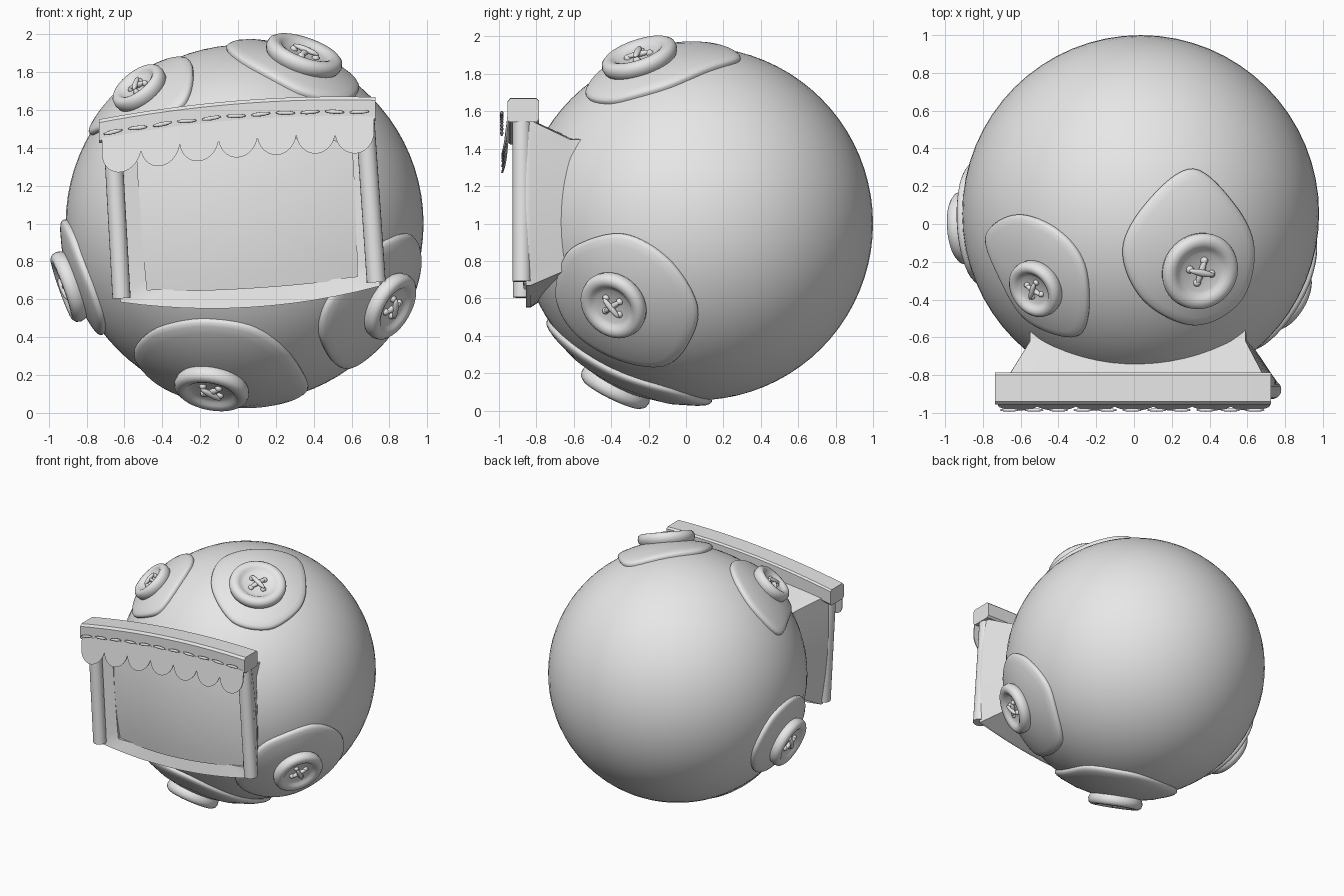
import bpy, bmesh, math
from mathutils import Vector, Matrix

if "Cube" in bpy.data.objects:
    bpy.data.objects.remove(bpy.data.objects["Cube"])

C, R = Vector((0.035, 0.055, 1.0)), 0.945

grey = bpy.data.materials.new("plain_grey")
grey.diffuse_color = (0.8, 0.8, 0.8, 1)
grey.use_nodes = True
grey.node_tree.nodes["Principled BSDF"].inputs["Base Color"].default_value = grey.diffuse_color


def make(name, bm, angle=40, matrix=None):
    """Turn a bmesh into a shaded, coloured object."""
    bmesh.ops.recalc_face_normals(bm, faces=bm.faces)
    if matrix:
        bm.transform(matrix)
    me = bpy.data.meshes.new(name)
    bm.to_mesh(me)
    bm.free()
    me.materials.append(grey)
    ob = bpy.data.objects.new(name, me)
    bpy.context.collection.objects.link(ob)
    bpy.ops.object.select_all(action='DESELECT')
    ob.select_set(True)
    bpy.context.view_layer.objects.active = ob
    bpy.ops.object.shade_smooth_by_angle(angle=math.radians(angle))
    return ob


def loft(bm, rings, cap_start=False, cap_end=False):
    """Skin a list of closed rings of points."""
    vs = [[bm.verts.new(p) for p in ring] for ring in rings]
    n = len(vs[0])
    for a, b in zip(vs, vs[1:]):
        for i in range(n):
            j = (i + 1) % n
            bm.faces.new((a[i], a[j], b[j], b[i]))
    if cap_start:
        bm.faces.new(vs[0])
    if cap_end:
        bm.faces.new(vs[-1])
    return vs


def smooth_loop(pts, steps=8):
    """Closed Catmull-Rom curve through 2D points."""
    pts = [Vector(p) for p in pts]
    n, out = len(pts), []
    for i in range(n):
        a, b, c, d = (pts[(i + k) % n] for k in (-1, 0, 1, 2))
        for s in range(steps):
            t = s / steps
            out.append(0.5 * (2 * b + (c - a) * t + (2 * a - 5 * b + 4 * c - d) * t * t
                              + (3 * b - a - 3 * c + d) * t ** 3))
    return out


def on_ball(p, axis, side):
    """Direction from the ball centre for a 2D point seen along an axis."""
    u, v = [k for k in range(3) if k != axis]
    d = Vector((0, 0, 0))
    d[u], d[v] = p[0] - C[u], p[1] - C[v]
    d[axis] = side * math.sqrt(max(0.0, R * R - d.length_squared))
    return d.normalized()


def patch(name, pts, axis, side):
    """Soft cloth patch lying on the ball."""
    edge = [on_ball(p, axis, side) for p in smooth_loop(pts)]
    mid = sum(edge, Vector()).normalized()
    profile = [(1, -0.02), (1, 0.012), (0.98, 0.022), (0.94, 0.028),
               (0.85, 0.03), (0.6, 0.03), (0.3, 0.03), (0.08, 0.03)]
    rings = [[C + mid.lerp(e, t).normalized() * (R + h) for e in edge] for t, h in profile]
    bm = bmesh.new()
    loft(bm, rings, False, True)
    make(name, bm, 60)


def ellipsoid(bm, size, matrix):
    bmesh.ops.create_uvsphere(bm, u_segments=12, v_segments=8, radius=1,
                              matrix=matrix @ Matrix.Diagonal((*size, 1)))


def button(name, direction, r):
    """Round button with raised rim, dished middle and crossed thread."""
    d = Vector(direction).normalized()
    m = Matrix.Translation(C + d * 0.955) @ d.to_track_quat('Z', 'Y').to_matrix().to_4x4()
    profile = [(0.9, -0.01), (0.97, 0.01), (1, 0.035), (0.97, 0.06), (0.88, 0.075), (0.76, 0.076),
               (0.66, 0.068), (0.6, 0.056), (0.5, 0.05), (0.3, 0.043), (0.05, 0.04)]
    bm = bmesh.new()
    loft(bm, [[(k * r * math.cos(a), k * r * math.sin(a), z)
               for a in (i * math.tau / 40 for i in range(40))] for k, z in profile], True, True)
    make(name, bm, 50, m)
    bm = bmesh.new()
    for a, z in ((0.5, 0.055), (2.1, 0.068)):
        ellipsoid(bm, (0.36 * r, 0.09 * r, 0.016),
                  Matrix.Translation((0, 0, z)) @ Matrix.Rotation(a, 4, 'Z'))
        for s in (-1, 1):
            ellipsoid(bm, (0.1 * r, 0.1 * r, 0.02), Matrix.Translation(
                (s * 0.3 * r * math.cos(a), s * 0.3 * r * math.sin(a), 0.045)))
    make(name + "_thread", bm, 60, m)


# Main ball
bm = bmesh.new()
bmesh.ops.create_uvsphere(bm, u_segments=64, v_segments=40, radius=R)
make("ball", bm, 60, Matrix.Translation(C))

# Patches and buttons
patch("upper_left_patch", [(-.61, .05), (-.77, -.05), (-.71, -.26), (-.56, -.5), (-.32, -.59),
                           (-.24, -.48), (-.26, -.21), (-.4, -.03)], 2, 1)
patch("top_patch", [(.31, .29), (.08, .13), (-.06, -.13), (.05, -.4), (.32, -.53),
                    (.56, -.4), (.63, -.13), (.53, .1)], 2, 1)
patch("right_patch", [(-.33, .945), (-.57, .89), (-.66, .78), (-.68, .59), (-.57, .41), (-.35, .28),
                      (-.11, .25), (.02, .38), (.06, .57), (-.09, .81)], 0, 1)
patch("bottom_patch", [(-.54, -.24), (-.45, -.53), (-.2, -.71), (.1, -.71), (.3, -.5),
                       (.36, -.12), (.15, .1), (-.1, .13), (-.38, .02)], 2, -1)
patch("left_patch", [(.33, .72), (.22, .95), (-.02, 1.02), (-.24, .93), (-.33, .7),
                     (-.25, .5), (-.02, .42), (.22, .5)], 0, -1)
button("upper_left_button", (-.56, -.40, .72), .158)
button("top_button", (.315, -.305, .89), .21)
button("right_button", (.775, -.445, -.44), .19)
button("bottom_button", (-.175, -.435, -.88), .2)
button("left_button", (-.92, -.075, -.33), .195)


# Window surround: flared box with a sloping inner lip
def window_ring(tl, tr, br, bl, y, sag, n=12):
    corners = [Vector(p) for p in (tl, tr, br, bl)]
    bulge = [Vector((0, .03)), Vector((sag * .3, 0)), Vector((0, -sag)), Vector((-sag * .3, 0))]
    out = []
    for k in range(4):
        for i in range(n):
            t = i / n
            p = corners[k].lerp(corners[(k + 1) % 4], t) + bulge[k] * 4 * t * (1 - t)
            out.append((p.x, y, p.y))
    return out


outer = ((-.68, 1.48), (.70, 1.55), (.75, .67), (-.62, .585))
inner = ((-.535, 1.38), (.60, 1.43), (.63, .72), (-.48, .65))
back = ((-.55, 1.40), (.59, 1.45), (.61, .76), (-.52, .70))
bm = bmesh.new()
loft(bm, [window_ring(*back, -.56, .03), window_ring(*back, -.62, .03),
          window_ring(*outer, -.83, .07), window_ring(*outer, -.855, .07),
          window_ring(*inner, -.835, .015), window_ring(*inner, -.74, .015)])
make("window_surround", bm, 35)

# Gently domed screen in the window
rim = [Vector((p[0], p[2])) for p in window_ring(*inner, 0, .02)]
centre = Vector((.05, 1.04))
rings = []
for t in (1.02, .8, .6, .4, .2, .03):
    pts = [centre.lerp(p, t) for p in rim]
    rings.append([(p.x, -.898 + .2 * (p - centre).length_squared, p.y) for p in pts])
bm = bmesh.new()
loft(bm, rings, False, True)
make("screen", bm, 60)


# Side posts
def post(name, top, bottom, r):
    a, b = Vector(top), Vector(bottom)
    bm = bmesh.new()
    bmesh.ops.create_cone(bm, cap_ends=True, segments=20, radius1=r, radius2=r, depth=(b - a).length)
    make(name, bm, 40, Matrix.Translation((a + b) / 2) @ (a - b).to_track_quat('Z', 'Y').to_matrix().to_4x4())


post("left_post", (-.665, -.877, 1.5), (-.615, -.877, .605), .048)
post("right_post", (.67, -.877, 1.56), (.73, -.877, .69), .05)


# Awning bar following a shallow arch
def arch(x):
    return 1.587 + .08 * x - .075 * x * x


section = [(-.955, -.05), (-.955, .045), (-.94, .062), (-.80, .062),
           (-.787, .05), (-.787, -.05), (-.80, -.064), (-.94, -.064)]
bm = bmesh.new()
loft(bm, [[(x, y, arch(x) + z) for y, z in section]
          for x in (-.735 + 1.46 * i / 16 for i in range(17))], True, True)
make("awning_bar", bm, 35)

# Scalloped valance hanging from the bar
bm = bmesh.new()
for k in range(7):
    x0, w = -.615 + k * .205, .104
    layers = []
    for off in (0, .008):
        outline = [(x0 + w, arch(x0 + w) - .04), (x0 - w, arch(x0 - w) - .04)]
        for i in range(17):
            a = math.pi + math.pi * i / 16
            x = x0 + w * math.cos(a)
            outline.append((x, arch(x) - .12 + .118 * math.sin(a)))
        layers.append([(x, -.948 - off - .10 * max(0, arch(x) - .04 - z) - .012 * (1 - ((x - x0) / w) ** 2), z)
                       for x, z in outline])
    loft(bm, layers, True, True)
make("awning_scallops", bm, 40)

# Running stitches along the bar
bm = bmesh.new()
for k in range(11):
    x = -.66 + k * .13
    tilt = -math.atan(.08 - .15 * x) + (.06 if k % 2 else -.06)
    ellipsoid(bm, (.052, .009, .011),
              Matrix.Translation((x, -.985, arch(x) - .018)) @ Matrix.Rotation(tilt, 4, 'Y'))
make("awning_stitches", bm, 60)
